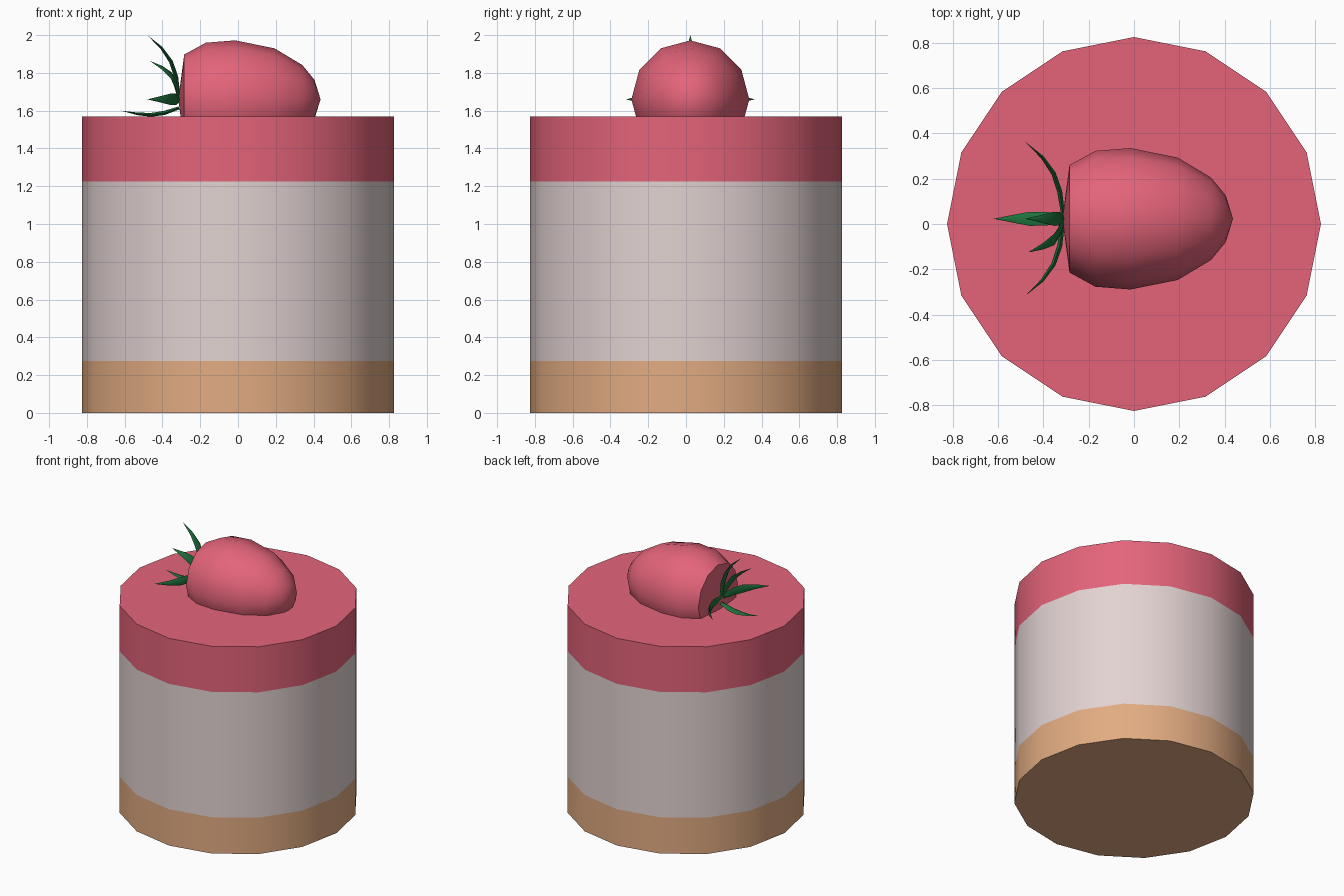
import bpy, bmesh, math
from mathutils import Vector

if "Cube" in bpy.data.objects:
    bpy.data.objects.remove(bpy.data.objects["Cube"])


def material(name, srgb):
    m = bpy.data.materials.new(name)
    lin = [((c / 255 + 0.055) / 1.055) ** 2.4 for c in srgb]
    m.diffuse_color = (*lin, 1)
    m.use_nodes = True
    m.node_tree.nodes["Principled BSDF"].inputs["Base Color"].default_value = m.diffuse_color
    return m


PINK = material("strawberry pink", (228, 100, 122))
CREAM = material("cream", (226, 211, 210))
TAN = material("biscuit tan", (226, 172, 130))
GREEN = material("leaf green", (32, 116, 62))


def finish(name, bm, mats, angle=40):
    bmesh.ops.recalc_face_normals(bm, faces=bm.faces[:])
    me = bpy.data.meshes.new(name)
    bm.to_mesh(me)
    bm.free()
    for m in mats:
        me.materials.append(m)
    ob = bpy.data.objects.new(name, me)
    bpy.context.collection.objects.link(ob)
    bpy.ops.object.select_all(action='DESELECT')
    ob.select_set(True)
    bpy.context.view_layer.objects.active = ob
    bpy.ops.object.shade_smooth_by_angle(angle=math.radians(angle))
    return ob


def bridge(bm, a, b):
    n = len(a)
    return [bm.faces.new((a[i], a[(i + 1) % n], b[(i + 1) % n], b[i])) for i in range(n)]


def fan(bm, ring, tip):
    n = len(ring)
    for i in range(n):
        bm.faces.new((ring[i], ring[(i + 1) % n], tip))


# Layered cake: one 16-sided drum, coloured by height
bm = bmesh.new()
rings = []
for z in (0, 0.275, 1.225, 1.57):
    rings.append([bm.verts.new((0.825 * math.cos(i * math.tau / 16),
                                0.825 * math.sin(i * math.tau / 16), z)) for i in range(16)])
for a, b in zip(rings, rings[1:]):
    bridge(bm, a, b)
bm.faces.new(rings[0])
bm.faces.new(rings[-1])
for f in bm.faces:
    z = f.calc_center_median().z
    f.material_index = 0 if z < 0.275 else 1 if z < 1.225 else 2
finish("cake", bm, [TAN, CREAM, PINK])

# Strawberry lying along x, half sunk in the topping
CY, CZ = 0.023, 1.66
bm = bmesh.new()
rings = []
for x, r in ((-0.285, 0.237), (-0.17, 0.3), (-0.015, 0.312), (0.193, 0.27),
             (0.34, 0.182), (0.405, 0.103)):
    rings.append([bm.verts.new((x, CY + r * math.cos(i * math.tau / 12),
                                CZ + r * math.sin(i * math.tau / 12))) for i in range(12)])
for a, b in zip(rings, rings[1:]):
    bridge(bm, a, b)
fan(bm, rings[0], bm.verts.new((-0.316, CY, CZ)))
fan(bm, rings[-1], bm.verts.new((0.437, CY, CZ)))
finish("strawberry", bm, [PINK])


# Leaves: tapered diamond sections along a curved spine of (x, radial distance)
def leaf(name, degrees, spine):
    a = math.radians(degrees)
    out = Vector((0, math.cos(a), math.sin(a)))
    side = Vector((0, -math.sin(a), math.cos(a)))
    pts = [Vector((x, CY, CZ)) + out * r for x, r in spine]
    bm = bmesh.new()
    rings = []
    for i, (w, t) in enumerate(((0.018, 0.008), (0.03, 0.011), (0.031, 0.01), (0.018, 0.007))):
        along = (pts[i + 1] - pts[max(i - 1, 0)]).normalized()
        up = along.cross(side)
        rings.append([bm.verts.new(pts[i] + d) for d in (side * w, up * t, -side * w, -up * t)])
    for p, q in zip(rings, rings[1:]):
        bridge(bm, p, q)
    bm.faces.new(rings[0])
    fan(bm, rings[-1], bm.verts.new(pts[-1]))
    finish(name, bm, [GREEN])


curl = [(-0.312, 0.01), (-0.328, 0.12), (-0.355, 0.2), (-0.405, 0.272), (-0.48, 0.34)]
small = [(-0.312, 0.01), (-0.328, 0.09), (-0.352, 0.155), (-0.4, 0.205), (-0.467, 0.252)]
low = [(-0.312, 0.045), (-0.39, 0.072), (-0.46, 0.082), (-0.53, 0.077), (-0.62, 0.06)]
leaf("upper_leaf", 90, curl)
leaf("back_leaf", 0, curl)
leaf("front_leaf", 180, curl)
leaf("small_leaf", 126, small)
leaf("lower_leaf", 270, low)
